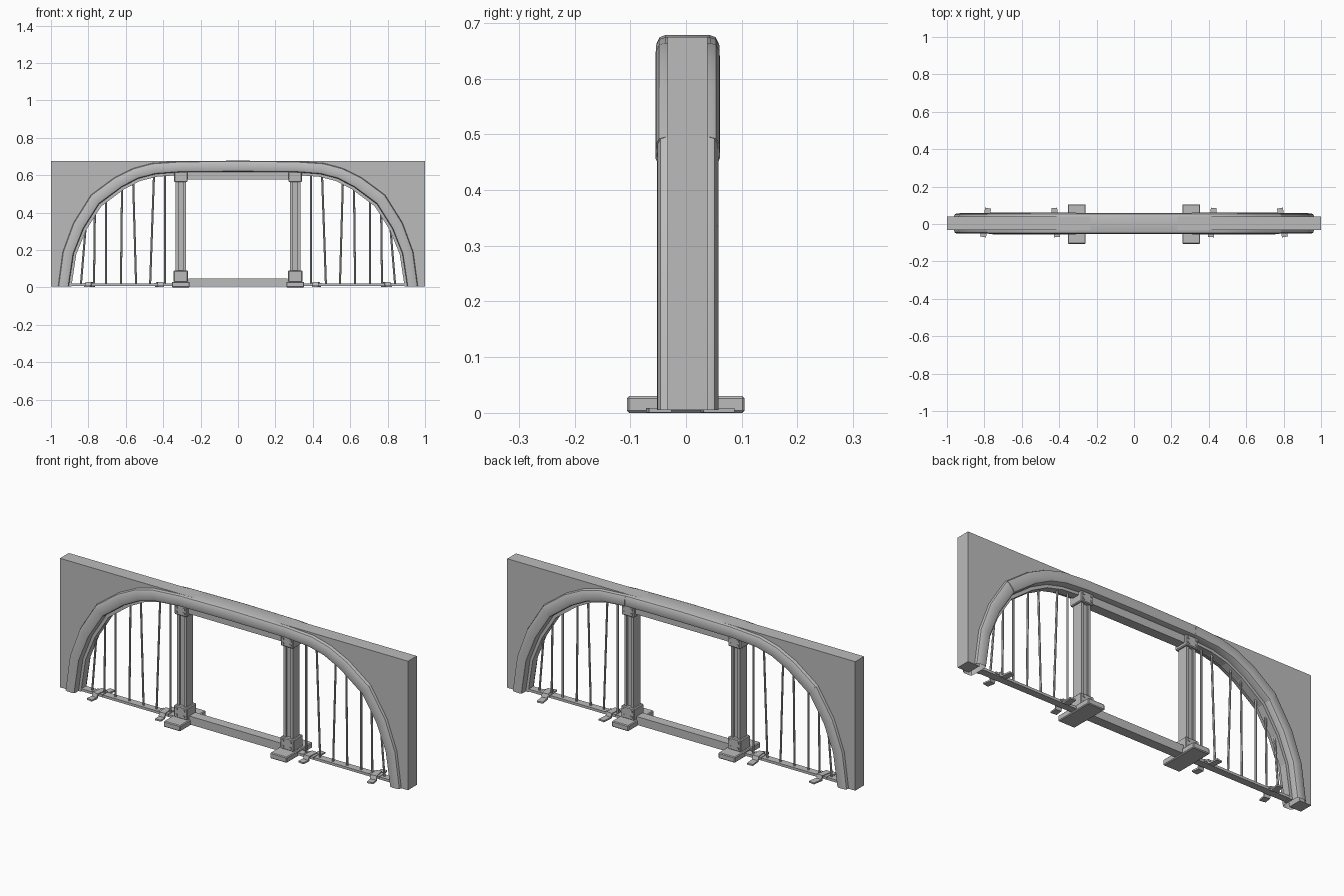
import bpy, bmesh, math
from mathutils import Vector, Matrix

cube = bpy.data.objects.get("Cube")
if cube:
    bpy.data.objects.remove(cube, do_unlink=True)

grey = bpy.data.materials.new("plain grey")
grey.use_nodes = True
grey.diffuse_color = (0.5, 0.5, 0.5, 1)
grey.node_tree.nodes["Principled BSDF"].inputs["Base Color"].default_value = (0.5, 0.5, 0.5, 1)
MID_Y = 0.003


def finish(name, bm, smooth=False):
    bmesh.ops.recalc_face_normals(bm, faces=bm.faces)
    me = bpy.data.meshes.new(name)
    bm.to_mesh(me)
    bm.free()
    ob = bpy.data.objects.new(name, me)
    bpy.context.collection.objects.link(ob)
    me.materials.append(grey)
    if smooth:
        bpy.ops.object.select_all(action='DESELECT')
        ob.select_set(True)
        bpy.context.view_layer.objects.active = ob
        bpy.ops.object.shade_smooth_by_angle(angle=math.radians(35))
    return ob


def box(name, x, y, z, bevel=0.0):
    """Box from (min, max) ranges."""
    bm = bmesh.new()
    size = [b - a for a, b in (x, y, z)]
    mid = [(a + b) / 2 for a, b in (x, y, z)]
    bmesh.ops.create_cube(bm, size=1, matrix=Matrix.Translation(mid) @ Matrix.Diagonal((*size, 1)))
    if bevel:
        bmesh.ops.bevel(bm, geom=bm.edges[:], offset=bevel, segments=1, affect='EDGES')
    return finish(name, bm)


def prism(name, outline, low, high, axis_y=True, spin=None):
    """Extrude a 2D outline along y (x, z points) or along x (y, z points)."""
    bm = bmesh.new()
    point = (lambda p: (p[0], low, p[1])) if axis_y else (lambda p: (low, p[0], p[1]))
    face = bm.faces.new([bm.verts.new(point(p)) for p in outline])
    ext = bmesh.ops.extrude_face_region(bm, geom=[face])
    move = Vector((0, high - low, 0)) if axis_y else Vector((high - low, 0, 0))
    bmesh.ops.translate(bm, vec=move, verts=[v for v in ext["geom"] if isinstance(v, bmesh.types.BMVert)])
    if spin:
        bmesh.ops.transform(bm, matrix=spin, verts=bm.verts)
    return finish(name, bm)


def loft(name, pairs, section, depth, cap=True, smooth=True):
    """Sweep a section (t from outer to inner, y factor) along outer/inner point pairs."""
    bm = bmesh.new()
    rings = []
    for outer, inner in pairs:
        o, i = Vector(outer), Vector(inner)
        rings.append([bm.verts.new((*(o.lerp(i, t)[:1]), MID_Y + y * depth, o.lerp(i, t)[1]))
                      for t, y in section])
    n = len(section)
    for a, b in zip(rings, rings[1:]):
        for k in range(n):
            bm.faces.new((a[k], a[(k + 1) % n], b[(k + 1) % n], b[k]))
    if cap:
        bm.faces.new(rings[0])
        bm.faces.new(rings[-1])
    return finish(name, bm, smooth)


# Arch outline as outer / inner point pairs on the +x side
LOWER = [((.962, .005), (.905, .005)), ((.937, .19), (.879, .18)),
         ((.88, .345), (.825, .315)), ((.786, .495), (.743, .445))]
UPPER = [LOWER[-1], ((.66, .588), (.62, .537)), ((.56, .637), (.53, .583)),
         ((.46, .664), (.44, .606)), ((.31, .674), (.31, .616))]
TOP = [UPPER[-1], ((0, .678), (0, .618))]
ROUNDED = [(0, -.7), (0, .7), (.06, .88), (.25, .98), (.75, 1), (.94, .93), (1, .8),
           (1, -.8), (.94, -.93), (.75, -1), (.25, -.98), (.06, -.88)]
STRIP = [(1, -.4), (1, .4), (1.25, .4), (1.25, -.4)]


def flip(pairs, s):
    return [((s * o[0], o[1]), (s * i[0], i[1])) for o, i in pairs]


# Wall panel with the arch opening
mids = [((o[0] + i[0]) / 2, (o[1] + i[1]) / 2) for o, i in LOWER + UPPER[1:]]
mids[0] = (mids[0][0], .005)
arch = [(-x, z) for x, z in mids] + [(x, z) for x, z in reversed(mids)]
prism("wall_panel", [(-1, .005)] + arch + [(1, .005), (1, .675), (-1, .675)], -.033, .039)

# Lintel and sill between the posts
box("lintel_beam", (-.28, .28), (-.022, .028), (.578, .622))
box("sill_beam", (-.265, .265), (-.022, .028), (.005, .048))
loft("top_trim", flip(TOP, -1) + flip(TOP, 1)[::-1][1:], ROUNDED, .057)

# Rods: x at the top, x at the bottom, height of the top
RODS = [(.813, .84, .34), (.765, .77, .43), (.706, .706, .49), (.62, .626, .55),
        (.561, .545, .58), (.449, .47, .61), (.39, .39, .62)]


def rod(name, top, bottom, radius):
    bm = bmesh.new()
    a, b = Vector(bottom), Vector(top)
    turn = (b - a).to_track_quat('Z', 'Y').to_matrix().to_4x4()
    bmesh.ops.create_cone(bm, cap_ends=True, segments=6, radius1=radius, radius2=radius,
                          depth=(b - a).length, matrix=Matrix.Translation((a + b) / 2) @ turn)
    return finish(name, bm, True)


# Clamp strap profile (y, z): flat tabs either side and a hump over the rail
CLAMP = [(-.07, .001), (-.03, .001), (-.024, .02), (.024, .02), (.03, .001), (.086, .001),
         (.086, .009), (.036, .009), (.03, .028), (-.03, .028), (-.036, .009), (-.07, .009)]

for s, side in ((-1, "right"), (1, "left")):
    # Arch mouldings and the thin rim inside them
    loft(f"{side}_lower_trim", flip(LOWER, s), ROUNDED, .055, cap=False)
    loft(f"{side}_upper_trim", flip(UPPER, s), ROUNDED, .058)
    loft(f"{side}_inner_rim", flip(LOWER + UPPER[1:], s), STRIP, .05, smooth=False)

    # Post: two flanges joined by a recessed web
    c = s * .306
    for e in (-1, 1):
        m = c + e * .02
        box(f"{side}_post_flange", (m - .007, m + .007), (-.025, .031), (.03, .62))
    box(f"{side}_post_web", (c - .015, c + .015), (-.016, .022), (.03, .62))
    box(f"{side}_post_foot", (c - .048, c + .048), (-.106, .105), (0, .03), .004)
    for name, z0, z1, w in (("base_collar", .028, .09, .038), ("top_collar", .563, .618, .036)):
        box(f"{side}_{name}", (c - w, c + w), (-.036, .042), (z0, z1), .004)
        # Bolt heads on both faces of the collar
        for dx in (-.022, .022):
            for z in (z0 + .016, z1 - .016):
                for y in (-.036, .042):
                    box(f"{side}_bolt", (c + dx - .005, c + dx + .005), (y - .003, y + .003),
                        (z - .005, z + .005))

    # Bottom rail and rods
    box(f"{side}_bottom_rail", tuple(sorted((s * .9, s * .34))), (-.016, .022), (.008, .021))
    for top, bottom, z in RODS:
        rod(f"{side}_rod", (s * top, MID_Y, z), (s * bottom, MID_Y, .015), .0055)

    # Rail clamps, slightly turned
    for x, tilt in ((.795, 10), (.418, -6)):
        place = Matrix.Translation((s * x, 0, 0)) @ Matrix.Rotation(math.radians(s * tilt), 4, 'Z')
        prism(f"{side}_clamp", CLAMP, -.016, .016, axis_y=False, spin=place)
        box(f"{side}_clamp_lip", (s * x - .03, s * x + .03), (-.02, .026), (.014, .024))
